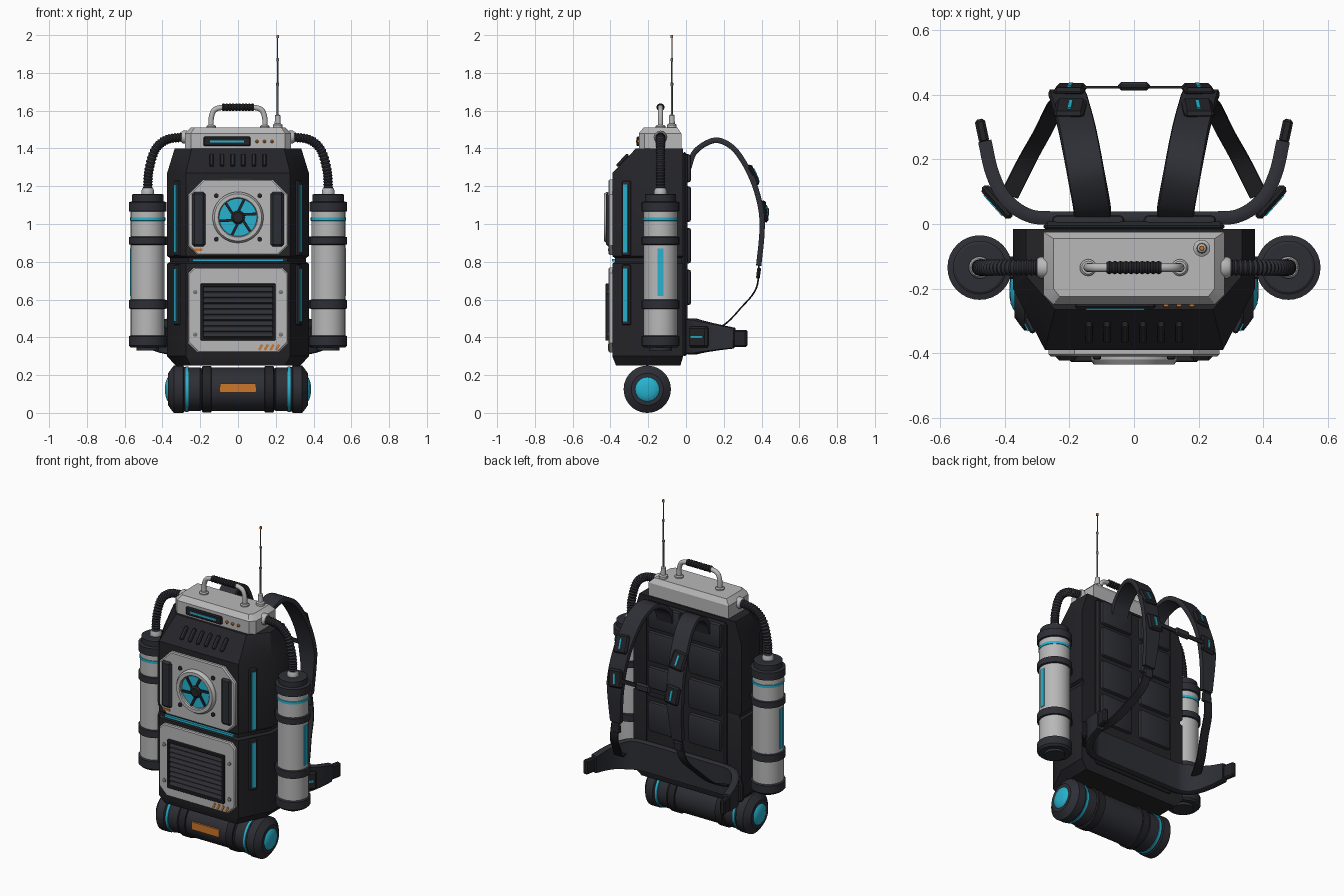
import bpy, bmesh, math
from mathutils import Vector, Matrix, Euler

cube = bpy.data.objects.get("Cube")
if cube:
    bpy.data.objects.remove(cube)


def material(name, rgb):
    m = bpy.data.materials.new(name)
    m.use_nodes = True
    m.diffuse_color = (*rgb, 1)
    m.node_tree.nodes["Principled BSDF"].inputs["Base Color"].default_value = (*rgb, 1)
    return m


SHELL = material("black shell", (0.018, 0.018, 0.022))
PAD = material("charcoal padding", (0.027, 0.028, 0.036))
LIGHT = material("light grey", (0.48, 0.48, 0.48))
METAL = material("dull metal", (0.2, 0.2, 0.21))
CYAN = material("cyan glow", (0.02, 0.45, 0.63))
ORANGE = material("orange", (0.6, 0.18, 0.025))


def finish(name, bm, mats, mirror=False):
    bmesh.ops.recalc_face_normals(bm, faces=bm.faces)
    me = bpy.data.meshes.new(name)
    bm.to_mesh(me)
    bm.free()
    for m in mats:
        me.materials.append(m)
    me.shade_smooth()
    me.set_sharp_from_angle(angle=math.radians(32))
    ob = bpy.data.objects.new(name, me)
    bpy.context.collection.objects.link(ob)
    if mirror:
        ob.modifiers.new("Mirror", "MIRROR")
    return ob


def box(name, loc, size, mat, bevel=0.0, rot=(0, 0, 0), mirror=False, segments=1):
    bm = bmesh.new()
    bmesh.ops.create_cube(bm, size=1, matrix=Matrix.Diagonal((*size, 1)))
    if bevel:
        bmesh.ops.bevel(bm, geom=bm.edges[:], offset=bevel, segments=segments, profile=0.5, affect="EDGES")
    turn = Euler([math.radians(a) for a in rot]).to_matrix().to_4x4()
    bm.transform(Matrix.Translation(loc) @ turn)
    return finish(name, bm, [mat], mirror)


def loft(name, rings, mats, mirror=False, bands=None):
    """Skin closed rings; bands gives the material index between rings."""
    bm = bmesh.new()
    vs = [[bm.verts.new(p) for p in ring] for ring in rings]
    n = len(vs[0])
    for k in range(len(vs) - 1):
        for i in range(n):
            j = (i + 1) % n
            f = bm.faces.new((vs[k][i], vs[k][j], vs[k + 1][j], vs[k + 1][i]))
            f.material_index = bands[k] if bands else 0
    for ring, k in ((vs[0], 0), (vs[-1], -1)):
        bm.faces.new(ring).material_index = bands[k] if bands else 0
    return finish(name, bm, mats, mirror)


def lathe(name, loc, axis, profile, mats, bands=None, mirror=False, sides=32):
    """Rings of (radius, height) turned round an axis."""
    q = Vector((0, 0, 1)).rotation_difference(Vector(axis))
    turn = [2 * math.pi * i / sides for i in range(sides)]
    rings = [[Vector(loc) + q @ Vector((r * math.cos(a), r * math.sin(a), h)) for a in turn]
             for r, h in profile]
    return loft(name, rings, mats, mirror, bands)


def smooth_path(pts, steps):
    p = [Vector(v) for v in pts]
    p = [2 * p[0] - p[1]] + p + [2 * p[-1] - p[-2]]
    out = []
    for i in range(1, len(p) - 2):
        a, b, c, d = p[i - 1:i + 3]
        for s in range(steps):
            t = s / steps
            out.append(0.5 * (2 * b + (c - a) * t + (2 * a - 5 * b + 4 * c - d) * t * t
                              + (3 * b - a - 3 * c + d) * t ** 3))
    return out + [p[-2]]


ROUND = [(math.cos(math.pi * i / 6), math.sin(math.pi * i / 6)) for i in range(12)]
FLAT = [(1, .4), (.93, 1), (-.93, 1), (-1, .4), (-1, -.4), (-.93, -1), (.93, -1), (1, -.4)]


def sweep(name, pts, w, h, mat, side, section=ROUND, steps=6, mirror=False):
    """Section swept along a path; w and h are half sizes, as functions of 0..1."""
    path = smooth_path(pts, steps)
    rings, last = [], len(path) - 1
    for i, p in enumerate(path):
        t = (path[min(i + 1, last)] - path[max(i - 1, 0)]).normalized()
        s = Vector(side)
        s = (s - t * s.dot(t)).normalized()
        n = t.cross(s)
        rings.append([p + s * a * w(i / last) + n * b * h(i / last) for a, b in section])
    return loft(name, rings, [mat], mirror)


def plate(name, hx, z0, z1, cut_top, cut_low, y0, y1, mat):
    """Panel with cut corners and a slightly bevelled front."""
    rings = []
    for y, d in ((y0, 0), (y1 + .006, 0), (y1, .006)):
        x, a, b = hx - d, z0 + d, z1 - d
        half = [(x - cut_low, a), (x, a + cut_low), (x, b - cut_top), (x - cut_top, b)]
        rings.append([(u, y, v) for u, v in half] + [(-u, y, v) for u, v in half[::-1]])
    return loft(name, rings, [mat])


def hull(levels):
    """Plan outline per level: z, half width, front half width, back, side and front y."""
    out = []
    for z, hw, fw, yb, ys, yf in levels:
        half = [(hw, yb), (hw, ys), (fw, yf)]
        out.append([(x, y, z) for x, y in half] + [(-x, y, z) for x, y in half[::-1]])
    return out


# Main shell with waist groove, and top cap
loft("main_shell", hull([
    (.25, .33, .25, -.03, -.2, -.37), (.30, .375, .276, -.015, -.2, -.39),
    (.79, .375, .276, -.015, -.2, -.39), (.80, .36, .262, -.02, -.2, -.376),
    (.82, .36, .262, -.02, -.2, -.376), (.83, .375, .276, -.015, -.2, -.39),
    (1.27, .375, .276, -.015, -.2, -.39), (1.40, .335, .245, -.015, -.16, -.265)]), [SHELL])
loft("top_cap", hull([
    (1.39, .28, .25, -.025, -.22, -.25), (1.48, .28, .25, -.025, -.22, -.25),
    (1.51, .25, .23, -.045, -.2, -.225)]), [LIGHT])
box("cap_display", (-.058, -.253, 1.437), (.25, .018, .05), SHELL, .006)
box("cap_display_line", (-.058, -.263, 1.437), (.18, .006, .012), CYAN)
for i in range(3):
    lathe(f"cap_lamp_{i + 1}", (.10 + .04 * i, -.248, 1.437), (0, -1, 0), [(.009, 0), (.009, .008), (.004, .012)], [ORANGE], sides=12)
for i in range(6):
    box(f"shell_vent_{i + 1}", (-.14 + .056 * i, -.336, 1.337), (.022, .018, .085), PAD, .005, (-43, 0, 0))

# Front panels
plate("upper_panel", .265, .835, 1.235, .08, .05, -.385, -.41, LIGHT)
plate("lower_panel", .265, .32, .77, .03, .05, -.385, -.41, LIGHT)
box("waist_light", (0, -.381, .808), (.48, .02, .014), CYAN)
for z, h in ((.625, .28), (1.03, .36)):
    box("side_light_housing", (.322, -.315, z), (.02, .05, h + .04), PAD, .006, (0, 0, -27), True)
    box("side_light", (.331, -.319, z), (.009, .026, h), CYAN, 0, (0, 0, -27), True)

# Fan
lathe("fan_ring", (0, -.405, 1.035), (0, -1, 0),
      [(.135, 0), (.135, .015), (.125, .03), (.105, .03), (.1, .024), (.1, .010), (.002, .010)],
      [LIGHT, CYAN], [0, 0, 0, 0, 0, 1], sides=40)
for i in range(6):
    a = math.radians(60 * i + 15)
    box(f"fan_gap_{i + 1}", (.065 * math.cos(a), -.417, 1.035 + .065 * math.sin(a)), (.075, .012, .014),
        SHELL, 0, (0, -math.degrees(a) + 12, 0))
lathe("fan_hub", (0, -.41, 1.035), (0, -1, 0), [(.036, 0), (.036, .012), (.026, .02)], [SHELL], sides=24)
for z in (.92, 1.15):
    lathe("fan_bolt", (.115, -.405, z), (0, -1, 0), [(.013, 0), (.013, .012), (.008, .015)], [SHELL], mirror=True, sides=12)
box("panel_pod", (.208, -.41, 1.025), (.07, .026, .29), PAD, .012, mirror=True)
box("panel_tag", (-.212, -.411, .864), (.05, .006, .012), ORANGE)

# Grille
box("grille_back", (0, -.41, .533), (.38, .008, .28), SHELL)
for z in (.39, .676):
    box("grille_rail", (0, -.415, z), (.395, .024, .016), SHELL, .003)
box("grille_post", (.19, -.415, .533), (.016, .024, .30), SHELL, .003, mirror=True)
for i in range(9):
    box(f"grille_slat_{i + 1}", (0, -.416, .412 + .03 * i), (.37, .006, .024), PAD, 0, (-30, 0, 0))
for z in (.415, .64):
    lathe("panel_bolt", (.227, -.405, z), (0, -1, 0), [(.012, 0), (.012, .01), (.007, .013)], [METAL], mirror=True, sides=12)
for i in range(4):
    box(f"panel_slash_{i + 1}", (.12 + .03 * i, -.411, .347), (.013, .006, .034), ORANGE, 0, (0, 30, 0))

# Carry handle
sweep("handle_bar", [(-.142, -.135, 1.5), (-.14, -.135, 1.57), (-.11, -.135, 1.612), (0, -.135, 1.62),
                     (.11, -.135, 1.612), (.14, -.135, 1.57), (.142, -.135, 1.5)],
      lambda t: .014, lambda t: .014, LIGHT, (0, 1, 0))
lathe("handle_grip", (-.085, -.135, 1.618), (1, 0, 0),
      [(.021 if i % 2 else .017, .17 * i / 20) for i in range(21)], [SHELL], sides=16)
lathe("handle_foot", (.142, -.135, 1.505), (0, 0, 1), [(.026, 0), (.026, .012), (.02, .018)], [LIGHT], mirror=True, sides=20)

# Antenna
lathe("antenna_base", (.21, -.075, 1.505), (0, 0, 1), [(.026, 0), (.026, .02), (.016, .026), (.014, .07), (.006, .075)], [LIGHT], sides=20)
lathe("antenna_rod", (.21, -.075, 1.57), (0, 0, 1),
      [(.005, 0), (.005, .16), (.008, .165), (.008, .175), (.004, .18), (.004, .29), (.007, .295),
       (.007, .305), (.003, .31), (.003, .415), (.007, .416), (.007, .43)],
      [METAL, ORANGE], [0] * 10 + [1], sides=12)

# Side tanks and their hoses
tank = [(.06, .33), (.06, .345), (.088, .345), (.1, .357), (.1, .405), (.09, .41), (.09, .55), (.1, .553),
        (.1, .597), (.09, .6), (.09, .89), (.1, .893), (.1, .93), (.09, .933), (.09, 1.017), (.093, 1.018),
        (.093, 1.034), (.09, 1.035), (.09, 1.065), (.1, 1.068), (.1, 1.115), (.083, 1.12), (.083, 1.155),
        (.075, 1.16), (.034, 1.16), (.034, 1.175), (.028, 1.19)]
lathe("side_tank", (.478, -.135, 0), (0, 0, 1), tank, [PAD, LIGHT, CYAN],
      [0] * 5 + [1] + [0] * 3 + [1] + [0] * 3 + [1] + [2] * 3 + [1] + [0] * 6 + [1] * 2, True)
box("tank_light", (.567, -.135, .745), (.009, .03, .25), CYAN, mirror=True)
for z in (.575, .91):
    box("tank_bracket", (.38, -.135, z), (.05, .07, .045), SHELL, .005, mirror=True)
rib = lambda t: .026 if int(round(t * 48)) % 2 else .021
sweep("air_hose", [(.478, -.135, 1.185), (.472, -.135, 1.28), (.44, -.135, 1.39), (.38, -.135, 1.445), (.295, -.135, 1.46)],
      rib, rib, PAD, (0, 1, 0), steps=12, mirror=True)
lathe("hose_socket", (.27, -.135, 1.46), (1, 0, 0), [(.034, 0), (.034, .02), (.028, .03)], [LIGHT], mirror=True, sides=20)

# Roll under the shell
lathe("bed_roll", (0, -.205, .125), (1, 0, 0),
      [(.115, -.3), (.115, -.2), (.11, -.195), (.115, -.19), (.115, .19), (.11, .195), (.115, .2), (.115, .3)], [PAD], sides=40)
lathe("roll_strap", (.14, -.205, .125), (1, 0, 0), [(.114, 0), (.123, .002), (.123, .048), (.114, .05)], [SHELL], mirror=True, sides=40)
lathe("roll_end", (0, -.205, .125), (1, 0, 0),
      [(.117, .262), (.12, .263), (.12, .277), (.117, .278), (.118, .285), (.125, .29), (.125, .34),
       (.11, .352), (.085, .37), (.064, .37), (.058, .375), (.042, .382), (.02, .386)],
      [PAD, CYAN], [1, 1, 1] + [0] * 6 + [1] * 3, True, 40)
box("roll_label", (0, -.319, .132), (.19, .016, .048), ORANGE)

# Back board and pads
box("back_board", (0, -.008, .84), (.56, .03, 1.08), SHELL, .012)
for i, (z, h) in enumerate(((.665, .19), (.885, .19), (1.105, .19), (1.295, .15))):
    box(f"back_pad_{i + 1}", (.142, .005, z), (.225, .045, h), PAD, .016, mirror=True, segments=2)

# Shoulder straps, lower webbing and strap fittings
sweep("shoulder_strap", [(.13, .012, 1.29), (.13, .05, 1.385), (.148, .15, 1.443), (.165, .24, 1.41), (.18, .31, 1.32),
                         (.195, .365, 1.2), (.205, .398, 1.07), (.21, .402, .95), (.215, .385, .78)],
      lambda t: .058 if t < .8 else .058 - .1 * (t - .8), lambda t: .014, PAD, (1, 0, 0), FLAT, mirror=True)
sweep("strap_webbing", [(.215, .388, .8), (.24, .372, .66), (.28, .29, .555), (.33, .2, .465), (.385, .09, .42)],
      lambda t: .028, lambda t: .004, SHELL, (1, 0, 0), FLAT, mirror=True)
box("strap_buckle", (.217, .384, .74), (.06, .02, .06), PAD, .006, (-8, 0, 0), True)
for z, y, a in ((1.255, .347, 25), (1.065, .405, 9)):
    r = math.radians(a)
    for name, off, size, mat, bev in (("strap_fitting", .012, (.095, .025, .11), SHELL, .01),
                                      ("strap_light", .026, (.012, .007, .06), CYAN, 0)):
        box(name, (.198, y + off * math.cos(r), z + off * math.sin(r)), size, mat, bev, (a, 6, 0), True)
box("chest_strap", (0, .424, 1.065), (.36, .008, .025), SHELL)
box("chest_buckle", (0, .427, 1.065), (.1, .026, .05), PAD, .01)

# Hip belt
sweep("hip_belt", [(0, .018, .405), (.24, .018, .405), (.33, .028, .405), (.4, .08, .403), (.44, .16, .4), (.462, .255, .396)],
      lambda t: .095 if t < .5 else .095 - .08 * (t - .5), lambda t: .021, PAD, (0, 0, 1), FLAT, mirror=True)
box("belt_tip", (.471, .288, .395), (.032, .075, .09), SHELL, .008, (0, 0, -12), True)
box("belt_pouch", (.424, .068, .402), (.13, .03, .11), SHELL, .01, (0, 0, 48), True)
box("belt_light", (.435, .058, .402), (.085, .007, .012), CYAN, 0, (0, 0, 48), True)
